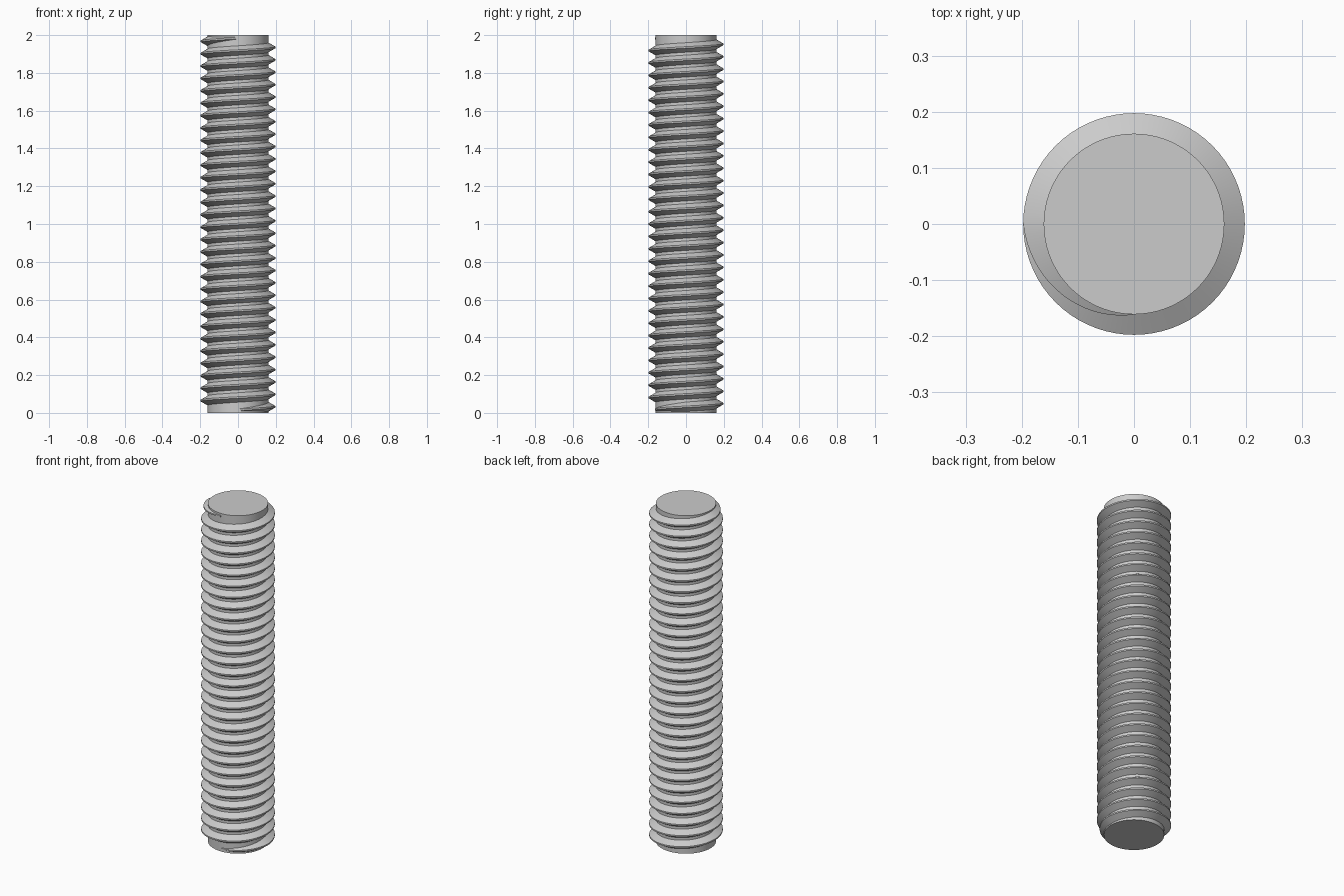
import bpy
import bmesh
import math

cube = bpy.data.objects.get("Cube")
if cube:
    bpy.data.objects.remove(cube, do_unlink=True)

LENGTH = 2.0
CORE_RADIUS = 0.161
CREST_RADIUS = 0.197
TURNS = 30
SEGMENTS = 72
MARGIN = 0.016                      # plain core beyond each thread end
PITCH = (LENGTH - 2 * MARGIN) / TURNS
DEPTH = CREST_RADIUS - CORE_RADIUS
CREST_HALF = PITCH / 16
SINK = 0.003                        # how far the thread is set into the core
SLOPE = math.tan(math.radians(30))

steel = bpy.data.materials.new("plain_steel_grey")
steel.use_nodes = True
colour = (0.6, 0.6, 0.6, 1)
steel.diffuse_color = colour
steel.node_tree.nodes["Principled BSDF"].inputs["Base Color"].default_value = colour


def finish(bm, name):
    """Turn a bmesh into a smooth-shaded steel object."""
    bmesh.ops.recalc_face_normals(bm, faces=bm.faces)
    mesh = bpy.data.meshes.new(name)
    bm.to_mesh(mesh)
    bm.free()
    mesh.materials.append(steel)
    obj = bpy.data.objects.new(name, mesh)
    bpy.context.collection.objects.link(obj)
    bpy.ops.object.select_all(action='DESELECT')
    obj.select_set(True)
    bpy.context.view_layer.objects.active = obj
    bpy.ops.object.shade_smooth_by_angle(angle=math.radians(30))
    return obj


# Core: a plain cylinder standing on the ground
bm = bmesh.new()
bmesh.ops.create_cone(bm, cap_ends=True, segments=SEGMENTS, radius1=CORE_RADIUS,
                      radius2=CORE_RADIUS, depth=LENGTH)
bmesh.ops.translate(bm, verts=bm.verts, vec=(0, 0, LENGTH / 2))
finish(bm, "rod_core")

# Thread: a trapezoid swept along a right-handed helix from the front,
# sinking into the core over the first and last quarter turn
bm = bmesh.new()
steps = TURNS * SEGMENTS
previous = None
for i in range(steps + 1):
    turn = i / SEGMENTS
    angle = turn * math.tau - math.pi / 2
    z = MARGIN + turn * PITCH
    rise = DEPTH * min(1, 4 * turn, 4 * (TURNS - turn)) + 0.0005
    inner = CORE_RADIUS - SINK
    outer = CORE_RADIUS + rise
    base_half = CREST_HALF + (rise + SINK) * SLOPE
    section = ((inner, -base_half), (outer, -CREST_HALF),
               (outer, CREST_HALF), (inner, base_half))
    ring = [bm.verts.new((r * math.cos(angle), r * math.sin(angle), z + dz))
            for r, dz in section]
    if previous:
        for a in range(4):
            b = (a + 1) % 4
            bm.faces.new((previous[a], previous[b], ring[b], ring[a]))
    else:
        bm.faces.new(ring)
    previous = ring
bm.faces.new(previous)
finish(bm, "screw_thread")
